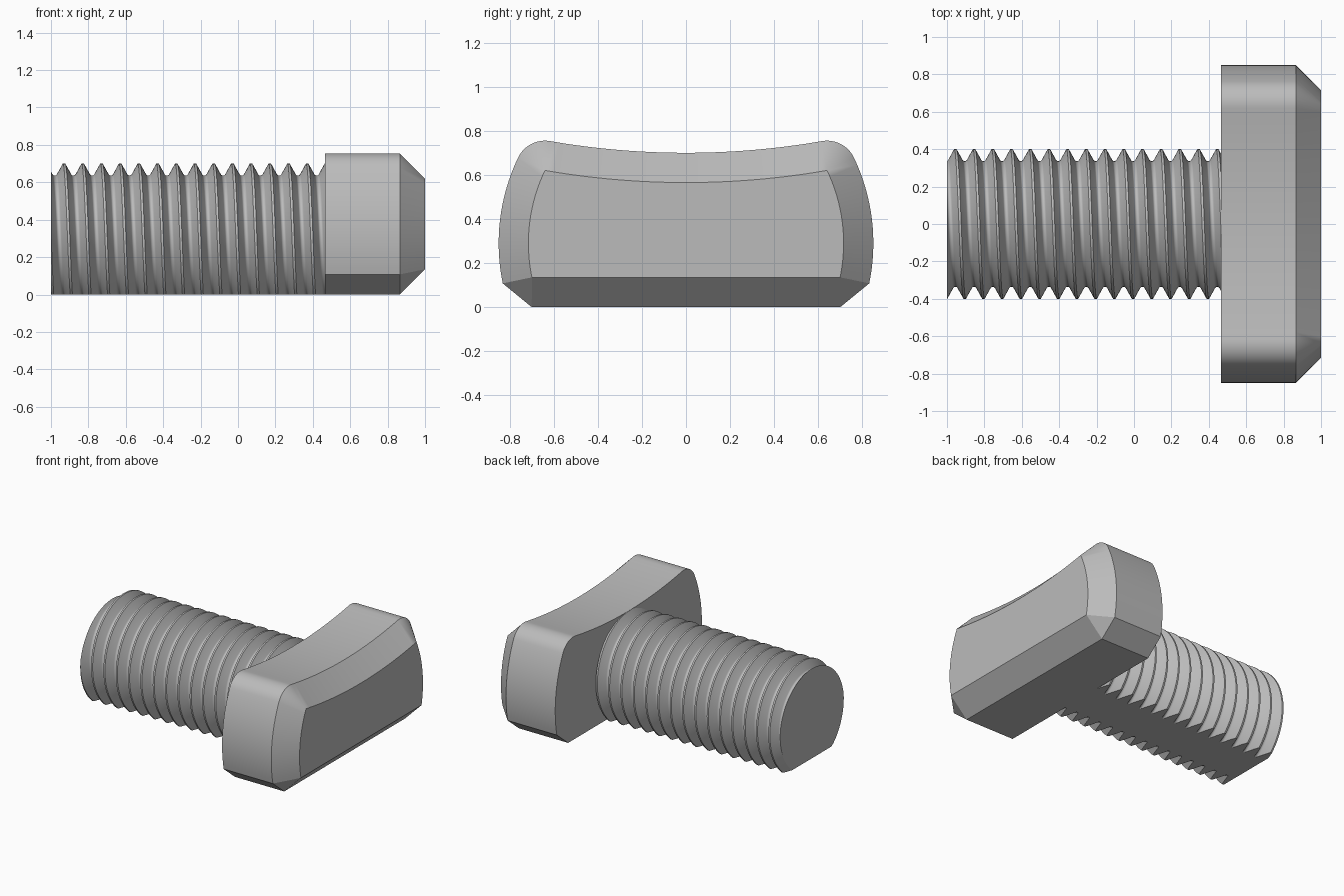
import bpy, bmesh, math
from math import sin, cos, radians, tau

cube = bpy.data.objects.get("Cube")
if cube:
    bpy.data.objects.remove(cube, do_unlink=True)

steel = bpy.data.materials.new("grey_steel")
steel.use_nodes = True
GREY = (0.5, 0.5, 0.5, 1)
steel.diffuse_color = GREY
steel.node_tree.nodes["Principled BSDF"].inputs["Base Color"].default_value = GREY

AXIS_Z = 0.30       # height of the shaft axis
HEAD_X = 0.466      # underside of the head
PITCH = 0.1
BEVEL = 0.135


def finish(bm, name):
    bmesh.ops.recalc_face_normals(bm, faces=bm.faces[:])
    mesh = bpy.data.meshes.new(name)
    bm.to_mesh(mesh)
    bm.free()
    mesh.materials.append(steel)
    ob = bpy.data.objects.new(name, mesh)
    bpy.context.collection.objects.link(ob)
    bpy.ops.object.select_all(action='DESELECT')
    ob.select_set(True)
    bpy.context.view_layer.objects.active = ob
    bpy.ops.object.shade_smooth_by_angle(angle=radians(24))


def slice_off(bm, co, no):
    """Cut away everything on the normal side and cap the opening."""
    cut = bmesh.ops.bisect_plane(bm, geom=bm.verts[:] + bm.edges[:] + bm.faces[:],
                                 dist=1e-6, plane_co=co, plane_no=no, clear_outer=True)
    edges = [g for g in cut['geom_cut'] if isinstance(g, bmesh.types.BMEdge)]
    bmesh.ops.contextual_create(bm, geom=edges)


# Threaded shaft: one pitch of thread section, rounded root and narrow flat crest
root_r, fillet = 0.336, 0.01443
section = [(fillet * sin(radians(a)), root_r + fillet * (1 - cos(radians(a))))
           for a in range(-60, 61, 15)]
section += [(0.04375, 0.4), (0.05625, 0.4)]

bm = bmesh.new()
SEGS = 96
rows = []
for i in range(SEGS + 1):
    a = tau * i / SEGS
    start = -1.305 + PITCH * i / SEGS       # right-handed helix
    rows.append([bm.verts.new((start + PITCH * turn + dx, r * cos(a), AXIS_Z + r * sin(a)))
                 for turn in range(20) for dx, r in section])
for a, b in zip(rows, rows[1:]):
    for j in range(len(a) - 1):
        bm.faces.new((a[j], a[j + 1], b[j + 1], b[j]))
bmesh.ops.remove_doubles(bm, verts=bm.verts[:], dist=1e-5)
slice_off(bm, (-1, 0, 0), (-1, 0, 0))
slice_off(bm, (HEAD_X, 0, 0), (1, 0, 0))
slice_off(bm, (0, 0, 0), (0, 0, -1))        # flat underside
finish(bm, "threaded_shaft")

# Head: half outline of the front face as (y, z, outward normal angle)
half = [(0.70, BEVEL, radians(-90))]
side_r, side_y, side_z = 0.763, -0.048, 0.29
low, high = math.asin(-0.155 / side_r), math.asin(0.33 / side_r)
for i in range(17):
    a = low + (high - low) * i / 16
    half.append((side_y + side_r * cos(a), side_z + side_r * sin(a), a))
corner_y, corner_z = half[-1][:2]
top_r, top_z = 3.751, 4.316                 # hollow top arc
sweep = math.asin(corner_y / top_r)
for i in range(1, 12):                      # rounded upper corner
    a = high + (radians(90) + sweep - high) * i / 12
    half.append((corner_y, corner_z, a))
for i in range(17):
    t = sweep * (1 - i / 16)
    half.append((top_r * sin(t), top_z - top_r * cos(t), radians(90) + t))
outline = half + [(-y, z, math.pi - a) for y, z, a in half[-2::-1]]

bm = bmesh.new()
rings = [[bm.verts.new((x, y + off * cos(a), z + off * sin(a))) for y, z, a in outline]
         for x, off in ((HEAD_X, BEVEL), (0.865, BEVEL), (1.0, 0))]
n = len(outline)
for a, b in zip(rings, rings[1:]):
    for j in range(n):
        k = (j + 1) % n
        bm.faces.new((a[j], a[k], b[k], b[j]))
bm.faces.new(rings[0])
bm.faces.new(rings[-1])
bmesh.ops.remove_doubles(bm, verts=bm.verts[:], dist=1e-4)
finish(bm, "bevelled_head")
